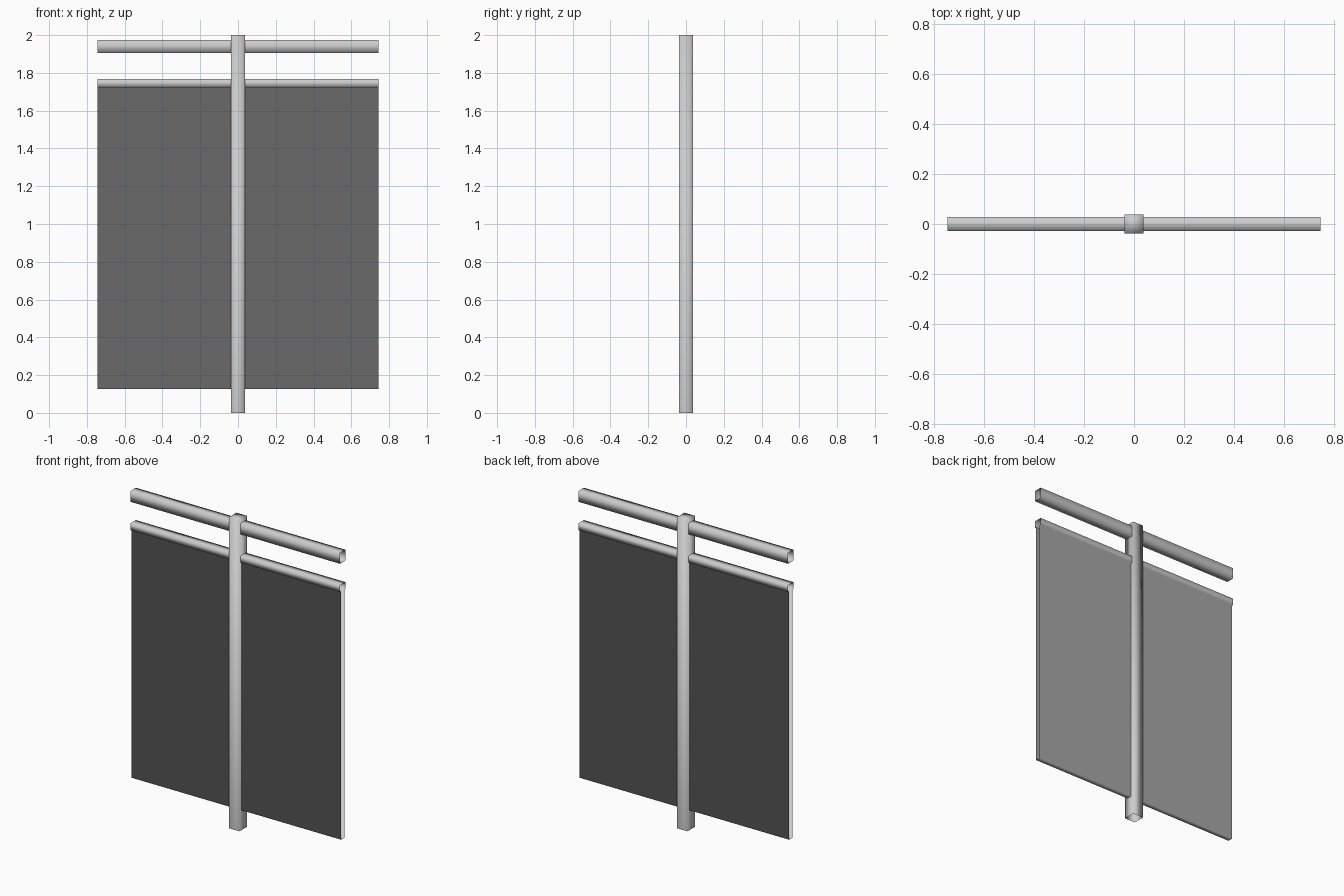
import bpy
import bmesh

if "Cube" in bpy.data.objects:
    bpy.data.objects.remove(bpy.data.objects["Cube"])


def extrude_profile(name, profile, start, end, to_3d, cap_end=False):
    """Sweep a closed 2D outline along one axis as a smooth open-ended shell."""
    bm = bmesh.new()
    a = [bm.verts.new(to_3d(u, v, start)) for u, v in profile]
    b = [bm.verts.new(to_3d(u, v, end)) for u, v in profile]
    n = len(profile)
    for i in range(n):
        j = (i + 1) % n
        bm.faces.new((a[i], a[j], b[j], b[i]))
    if cap_end:
        bm.faces.new(b)
    for f in bm.faces:
        f.smooth = True
    mesh = bpy.data.meshes.new(name)
    bm.to_mesh(mesh)
    bm.free()
    obj = bpy.data.objects.new(name, mesh)
    bpy.context.collection.objects.link(obj)
    return obj


def along_x(y, z, x):
    return (x, y, z)


def along_z(x, y, z):
    return (x, y, z)


def mirrored(half):
    """Complete a symmetric outline from its positive side."""
    return half + [(-u, v) for u, v in reversed(half)]


HALF_WIDTH = 0.745
RAIL = 0.027    # half depth of the rails
PANEL = 0.016   # half depth of the panel
POST = 0.0375   # half width of the post

# Upright post, capped at the top and open on the ground
extrude_profile("post", mirrored([(POST, -POST), (POST, POST)]),
                0.0, 2.0, along_z, cap_end=True)

# Upper hand rail
extrude_profile("top_rail", mirrored([(RAIL, 1.905), (RAIL, 1.975)]),
                -HALF_WIDTH, HALF_WIDTH, along_x)

# Infill panel with its wider cap rail, one continuous section
extrude_profile("panel_and_rail",
                mirrored([(PANEL, 0.127), (PANEL, 1.723),
                          (RAIL, 1.723), (RAIL, 1.767)]),
                -HALF_WIDTH, HALF_WIDTH, along_x)
